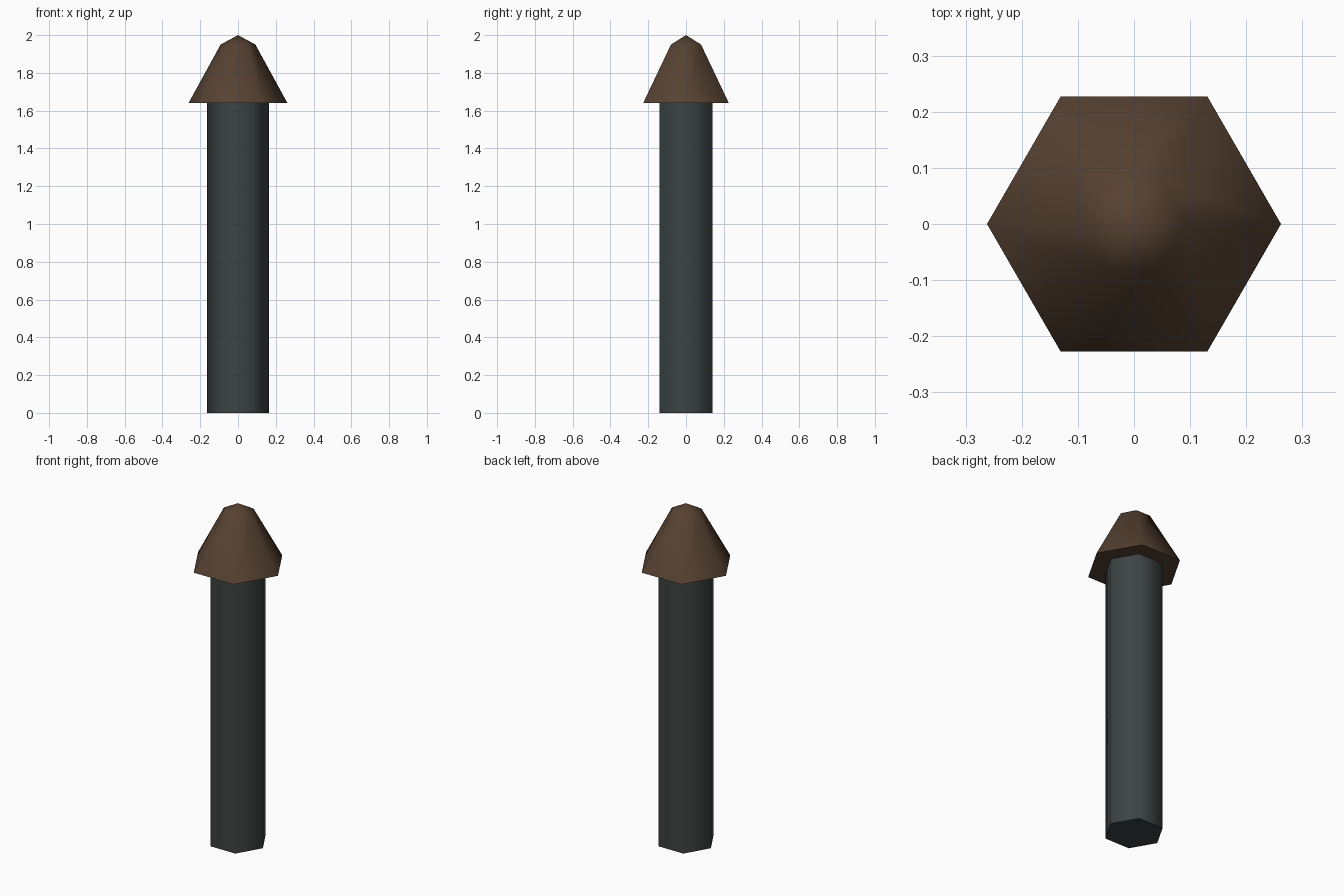
import bpy, bmesh, math

if "Cube" in bpy.data.objects:
    bpy.data.objects.remove(bpy.data.objects["Cube"])

SIDES = 6


def material(name, rgb):
    m = bpy.data.materials.new(name)
    m.diffuse_color = (*rgb, 1.0)
    m.use_nodes = True
    m.node_tree.nodes["Principled BSDF"].inputs["Base Color"].default_value = m.diffuse_color
    return m


def lathe(name, profile, mat):
    """Six-sided solid from (radius, z) rings; a zero radius closes to a point."""
    bm = bmesh.new()
    rings = []
    for r, z in profile:
        n = SIDES if r > 0 else 1
        rings.append([bm.verts.new((r * math.cos(math.tau * i / SIDES),
                                    r * math.sin(math.tau * i / SIDES), z))
                      for i in range(n)])
    for a, b in zip(rings, rings[1:]):
        for i in range(SIDES):
            j = (i + 1) % SIDES
            bm.faces.new((a[i], a[j], b[0]) if len(b) == 1
                         else (a[i], a[j], b[j], b[i]))
    for ring in (rings[0], rings[-1]):
        if len(ring) > 1:
            bm.faces.new(ring)
    bmesh.ops.recalc_face_normals(bm, faces=bm.faces)
    me = bpy.data.meshes.new(name)
    bm.to_mesh(me)
    bm.free()
    me.materials.append(mat)
    # Soft side edges, crisp rims
    me.shade_smooth()
    me.set_sharp_from_angle(angle=math.radians(65))
    ob = bpy.data.objects.new(name, me)
    bpy.context.collection.objects.link(ob)
    return ob


# Hexagonal shaft
lathe("post", [(0.163, 0), (0.163, 1.64)], material("dark grey green", (0.045, 0.057, 0.055)))

# Overhanging pointed cap
lathe("cap", [(0.262, 1.64), (0.092, 1.95), (0, 2.0)], material("dark brown", (0.092, 0.053, 0.031)))
